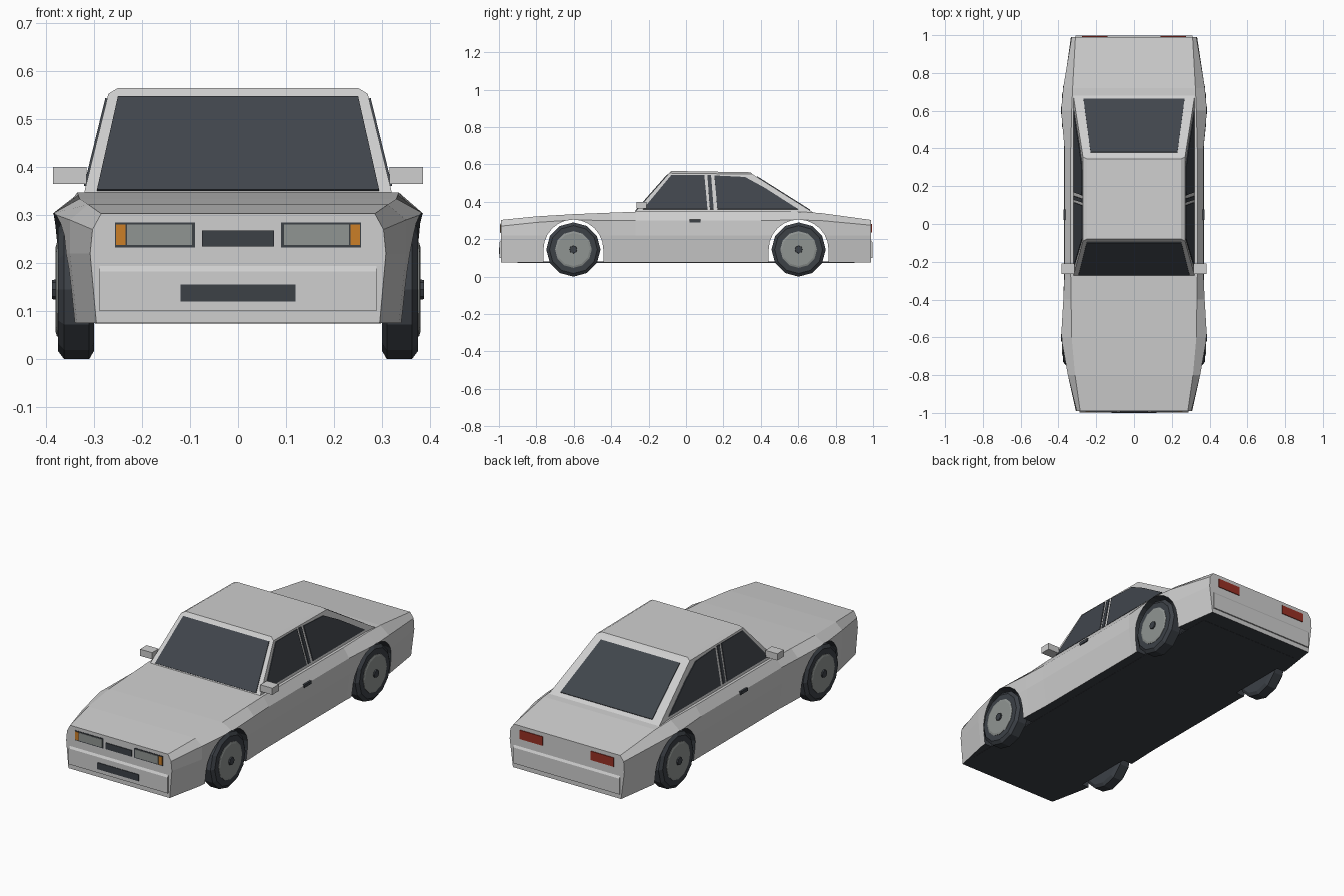
import bpy, bmesh, math
from mathutils import Vector

if "Cube" in bpy.data.objects:
    bpy.data.objects.remove(bpy.data.objects["Cube"])


def material(name, r, g, b):
    m = bpy.data.materials.new(name)
    m.use_nodes = True
    m.diffuse_color = (r, g, b, 1)
    m.node_tree.nodes["Principled BSDF"].inputs["Base Color"].default_value = (r, g, b, 1)
    return m


PAINT = material("silver_paint", .62, .62, .62)
DARK = material("dark_trim", .045, .052, .062)
GLASS = material("tinted_glass", .052, .06, .072)
ALLOY = material("grey_alloy", .28, .3, .29)
AMBER = material("amber", .6, .21, .02)
RED = material("red_lamp", .32, .03, .018)


def finish(name, bm, *mats):
    bmesh.ops.recalc_face_normals(bm, faces=bm.faces)
    mesh = bpy.data.meshes.new(name)
    bm.to_mesh(mesh)
    bm.free()
    for m in mats:
        mesh.materials.append(m)
    obj = bpy.data.objects.new(name, mesh)
    bpy.context.collection.objects.link(obj)
    return obj


def loft(rings):
    """Closed solid through rings of equal point count."""
    bm = bmesh.new()
    loops = [[bm.verts.new(p) for p in ring] for ring in rings]
    for a, b in zip(loops, loops[1:]):
        for i in range(len(a)):
            j = (i + 1) % len(a)
            bm.faces.new((a[i], a[j], b[j], b[i]))
    bm.faces.new(loops[0])
    bm.faces.new(loops[-1])
    bm.normal_update()
    return bm


def plate(name, pts, mat, lift=.004):
    """Thin panel lying on a surface, raised outward."""
    pts = [Vector(p) for p in pts]
    n = (pts[1] - pts[0]).cross(pts[2] - pts[0]).normalized()
    centre = sum(pts, Vector()) / len(pts)
    if n.dot(centre - Vector((0, 0, .3))) < 0:
        n.negate()
    return finish(name, loft([[p - n * .003 for p in pts], [p + n * lift for p in pts]]), mat)


def end_plate(name, x0, x1, z0, z1, y, mat, lift=.004):
    return plate(name, [(x0, y, z0), (x1, y, z0), (x1, y, z1), (x0, y, z1)], mat, lift)


def box(name, low, high, mat):
    (x0, y0, z0), (x1, y1, z1) = low, high
    ring = lambda z: [(x0, y0, z), (x1, y0, z), (x1, y1, z), (x0, y1, z)]
    return finish(name, loft([ring(z0), ring(z1)]), mat)


def turned(name, profile, y, side, mat, sides=12):
    """Solid of revolution about the axle, profile of (x, radius)."""
    def ring(x, r):
        angles = [math.tau * i / sides for i in range(sides)]
        return [(side * x, y + r * math.sin(a), AXLE_Z + r * math.cos(a)) for a in angles]
    return finish(name, loft([ring(x, r) for x, r in profile]), mat)


AXLE_Z, AXLE_Y, FLOOR_Z, MID_Z = .145, .602, .075, .22
SIDES = ((1, "left"), (-1, "right"))

# Lower body: half widths at sill, middle, shoulder and top, with shoulder and top heights
stations = [
    (-.99, .295, .308, .303, .27, .285, .303),
    (-.8, .335, .35, .35, .29, .312, .322),
    (-.6, .36, .378, .386, .303, .33, .334),
    (-.4, .355, .372, .374, .3, .333, .342),
    (-.27, .35, .37, .368, .3, .335, .347),
    (.4, .35, .37, .368, .3, .335, .347),
    (.6, .36, .378, .386, .303, .33, .347),
    (.72, .355, .372, .375, .3, .325, .34),
    (.99, .315, .334, .33, .275, .31, .303),
]
rings = []
for y, sill, mid, shoulder, shoulder_z, top, top_z in stations:
    half = [(sill, FLOOR_Z), (mid, MID_Z), (shoulder, shoulder_z), (top, top_z)]
    rings.append([(x, y, z) for x, z in half] + [(-x, y, z) for x, z in reversed(half)])
bm = loft(rings)
bmesh.ops.recalc_face_normals(bm, faces=bm.faces)
for f in bm.faces:
    f.material_index = 1 if f.normal.z < -.7 else 0
body = finish("body", bm, PAINT, DARK)

# Wheel arches cut out of the body
for y in (-AXLE_Y, AXLE_Y):
    arc = [math.pi * i / 12 for i in range(13)]
    shape = [(y + .16 * math.cos(a), AXLE_Z + .16 * math.sin(a)) for a in arc]
    shape += [(y - .16, 0), (y + .16, 0)]
    bm = loft([[(x, py, pz) for py, pz in shape] for x in (-.5, .5)])
    for f in bm.faces:
        f.material_index = 1
    cutter = finish("arch_cutter", bm, PAINT, DARK)
    cutter.hide_render = True
    mod = body.modifiers.new("arch", "BOOLEAN")
    mod.operation, mod.solver, mod.object = "DIFFERENCE", "EXACT", cutter
    bpy.context.view_layer.objects.active = body
    bpy.ops.object.modifier_apply(modifier=mod.name)
    bpy.data.objects.remove(cutter)

box("underbody", (-.298, -.9, FLOOR_Z - .001), (.298, .9, FLOOR_Z + .006), DARK)

# Cabin: base ring, window-top ring, roof ring
BASE_Z, RAIL_Z, BASE_W, RAIL_W = .34, .553, .322, .27


def cabin_ring(w, y0, y1, z0, z1):
    return [(-w, y0, z0), (w, y0, z0), (w, y1, z1), (-w, y1, z1)]


base = cabin_ring(BASE_W, -.278, .685, BASE_Z, BASE_Z)
rail = cabin_ring(RAIL_W, -.09, .355, RAIL_Z, .548)
roof = cabin_ring(.25, -.08, .345, .565, .558)
finish("cabin", loft([base, rail, roof]), PAINT)


def on_panel(a, b, c, d, u, v):
    a, b, c, d = map(Vector, (a, b, c, d))
    return a.lerp(b, u).lerp(d.lerp(c, u), v)


# Windscreen and rear window
for name, i, j, margin, low, high in (("windscreen", 0, 1, .04, .05, .965),
                                      ("rear_window", 2, 3, .08, .07, .93)):
    corners = (base[i], base[j], rail[j], rail[i])
    uv = ((margin, low), (1 - margin, low), (1 - margin, high), (margin, high))
    plate(name, [on_panel(*corners, u, v) for u, v in uv], GLASS)


# Side windows, with a dark strip in the door pillar
side_panes = {
    "front_side_window": [(-.23, .36), (.115, .36), (.098, .543), (-.078, .543)],
    "pillar_strip": [(.128, .36), (.148, .36), (.134, .543), (.114, .543)],
    "rear_side_window": [(.168, .36), (.6, .36), (.42, .475), (.315, .532), (.152, .54)],
}
for s, label in SIDES:
    for name, outline in side_panes.items():
        pts = []
        for y, z in outline:
            t = (z - BASE_Z) / (RAIL_Z - BASE_Z)
            pts.append((s * (BASE_W + t * (RAIL_W - BASE_W)), y, z))
        plate(f"{label}_{name}", pts, GLASS)

    # Mirror and door handle
    xs = sorted((s * .315, s * .385))
    box(f"{label}_mirror", (xs[0], -.265, .365), (xs[1], -.21, .4), PAINT)
    xs = sorted((s * .35, s * .374))
    box(f"{label}_door_handle", (xs[0], .02, .29), (xs[1], .078, .306), DARK)

    # Wheels
    for y, end in ((-AXLE_Y, "front"), (AXLE_Y, "rear")):
        tag = f"{end}_{label}"
        turned(f"{tag}_tyre", [(.3, .128), (.31, .145), (.362, .145), (.375, .128)], y, s, DARK)
        turned(f"{tag}_rim", [(.36, .098), (.377, .098), (.38, .088)], y, s, ALLOY)
        turned(f"{tag}_hub", [(.37, .022), (.387, .02)], y, s, DARK, 8)

    # Lamps
    for name, x0, x1, z0, z1, mat, lift in (
            ("headlamp_frame", .09, .256, .233, .285, DARK, .002),
            ("headlamp_lens", .096, .231, .238, .28, ALLOY, .004),
            ("indicator", .234, .254, .238, .28, AMBER, .004)):
        end_plate(f"{label}_{name}", s * x0, s * x1, z0, z1, -.99, mat, lift)
    end_plate(f"{label}_tail_lamp", s * .14, s * .275, .235, .282, .99, RED)

# Bumpers with a sloped upper edge
for e, name, w in ((-1, "front_bumper", .288), (1, "rear_bumper", .31)):
    profile = [(.96, .1), (.997, .1), (.997, .183), (.985, .202), (.96, .202)]
    finish(name, loft([[(x, e * y, z) for y, z in profile] for x in (-w, w)]), PAINT)

# Grille and lower intake
end_plate("grille", -.075, .075, .235, .268, -.99, DARK)
end_plate("lower_intake", -.12, .12, .12, .155, -.997, DARK, .003)
